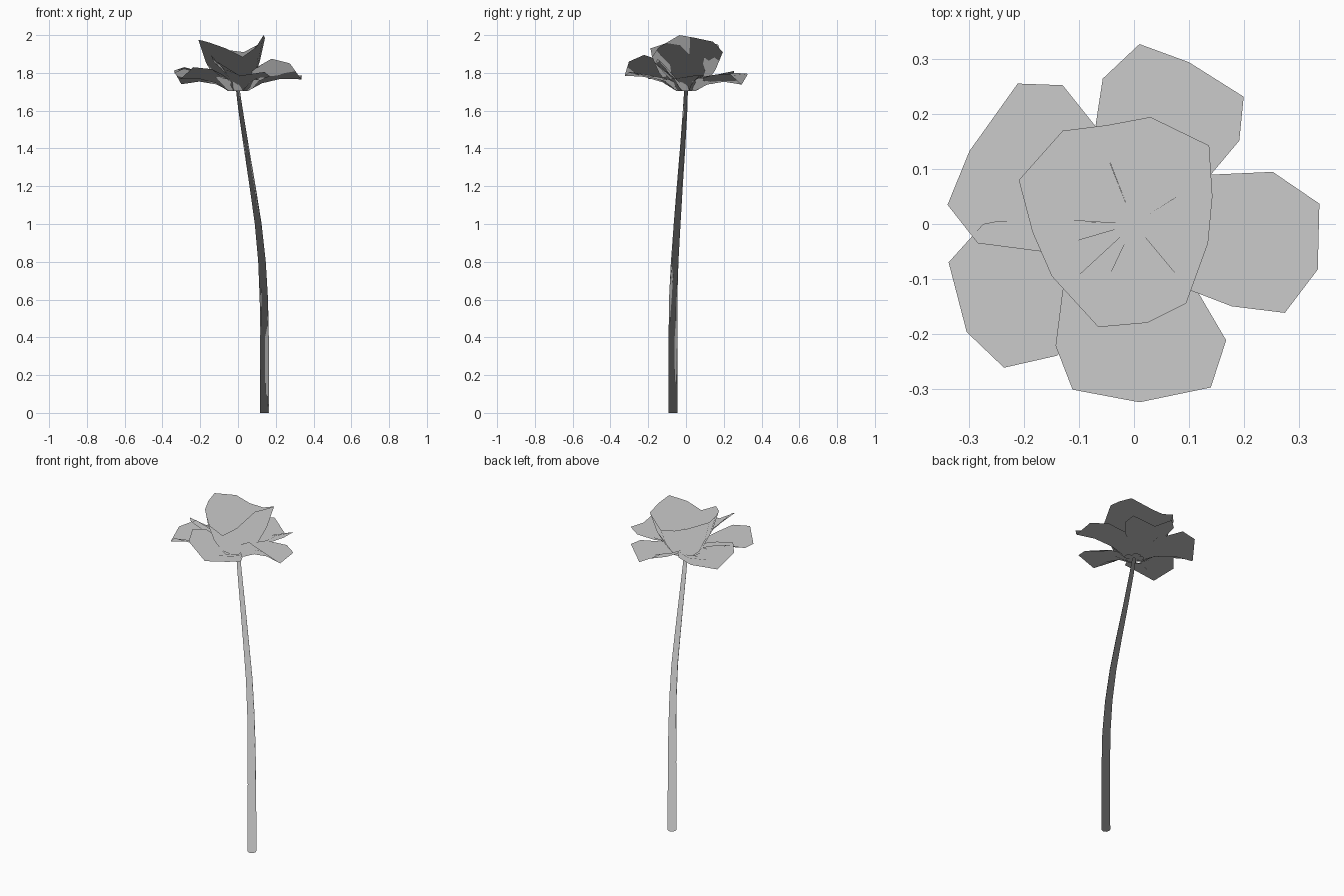
import bpy
import bmesh
import math
from mathutils import Vector

default_cube = bpy.data.objects.get("Cube")
if default_cube:
    bpy.data.objects.remove(default_cube, do_unlink=True)

# One flat colour for the whole flower
grey = bpy.data.materials.new("plain_grey")
grey.use_nodes = True
grey.diffuse_color = (0.6, 0.6, 0.6, 1)
grey.node_tree.nodes["Principled BSDF"].inputs["Base Color"].default_value = grey.diffuse_color

HEART_HEIGHT = 1.705  # where petals and stem meet
UP = Vector((0, 0, 1))


def finish(name, mesh_builder):
    """Turn a bmesh into a named object with soft upward foliage normals."""
    mesh = bpy.data.meshes.new(name)
    mesh_builder.to_mesh(mesh)
    mesh_builder.free()
    mesh.materials.append(grey)
    for polygon in mesh.polygons:
        polygon.use_smooth = True
    mesh.normals_split_custom_set_from_vertices([UP] * len(mesh.vertices))
    flower_part = bpy.data.objects.new(name, mesh)
    bpy.context.collection.objects.link(flower_part)
    return flower_part


def bridge(builder, lower, upper, closed):
    """Join two rows of vertices with quads."""
    count = len(lower)
    for i in range(count if closed else count - 1):
        j = (i + 1) % count
        builder.faces.new((lower[i], lower[j], upper[j], upper[i]))


def face_up(builder):
    """Make every sheet face look upward."""
    builder.normal_update()
    hidden_side = [face for face in builder.faces if face.normal.z < 0]
    bmesh.ops.reverse_faces(builder, faces=hidden_side)


def sheet(name, rim, levels, closed=False):
    """Grow a thin sheet from the flower heart out to its rim.
    Each level holds the spread and rise as fractions of the rim, and an arching lift."""
    builder = bmesh.new()
    rows = []
    for spread, rise, lift in levels:
        row = []
        for x, y, z in rim:
            height = HEART_HEIGHT + (z - HEART_HEIGHT) * rise + lift
            row.append(builder.verts.new((x * spread, y * spread, height)))
        rows.append(row)
    for lower, upper in zip(rows, rows[1:]):
        bridge(builder, lower, upper, closed)
    if closed:
        builder.faces.new(rows[0])
    face_up(builder)
    return finish(name, builder)


# Inner cup: uneven wavy rim
cup_rim = [
    (-.21, .08, 1.975), (-.13, .17, 1.95), (-.05, .18, 1.92), (.03, .195, 1.91),
    (.137, .143, 1.965), (.143, .05, 1.985), (.135, -.035, 2), (.095, -.145, 1.935),
    (.025, -.18, 1.885), (-.065, -.188, 1.93), (-.15, -.095, 1.96), (-.185, -.015, 1.97),
]
cup_levels = [(.28, .03, 0), (.56, .22, 0), (.8, .54, 0), (1, 1, 0)]
sheet("inner_cup", cup_rim, cup_levels, closed=True)

# Outer petals: spreading, arched, curled outlines
petal_levels = [(.16, 0, 0), (.38, .25, .025), (.68, .55, .03), (1, 1, 0)]
outer_petals = {
    "back_petal": [
        (-.07, .18, 1.79), (-.057, .265, 1.8), (.01, .328, 1.795), (.1, .295, 1.738),
        (.2, .232, 1.795), (.192, .152, 1.79), (.14, .09, 1.77)],
    "left_petal": [
        (.14, .09, 1.78), (.253, .095, 1.785), (.338, .037, 1.785), (.335, -.083, 1.766),
        (.275, -.162, 1.85), (.178, -.15, 1.875), (.1, -.12, 1.83)],
    "front_petal": [
        (-.13, -.12, 1.86), (-.143, -.222, 1.895), (-.112, -.302, 1.86), (.01, -.325, 1.785),
        (.14, -.298, 1.805), (.168, -.212, 1.783), (.12, -.13, 1.76)],
    "right_front_petal": [
        (-.15, .01, 1.77), (-.25, .005, 1.81), (-.275, 0, 1.828), (-.338, -.07, 1.8),
        (-.305, -.197, 1.767), (-.237, -.262, 1.83), (-.14, -.24, 1.82), (-.08, -.17, 1.77)],
    "right_back_petal": [
        (-.07, .178, 1.79), (-.13, .253, 1.81), (-.212, .256, 1.79), (-.3, .133, 1.74),
        (-.34, .035, 1.812), (-.285, -.035, 1.83), (-.17, -.05, 1.8)],
}
for petal_name, petal_rim in outer_petals.items():
    sheet(petal_name, petal_rim, petal_levels)


# Stem: tapering tube along a gentle bend, with centre and radius per ring
stem_path = [
    (.14, -.069, 0, .024), (.14, -.069, .4, .023), (.137, -.068, .6, .022),
    (.127, -.06, .8, .02), (.107, -.047, 1, .018), (.077, -.033, 1.2, .016),
    (.045, -.018, 1.4, .014), (.014, -.005, 1.6, .012), (0, 0, 1.705, .01),
]
SIDES = 8
stem_builder = bmesh.new()
stem_rings = []
for x, y, z, radius in stem_path:
    ring = []
    for side in range(SIDES):
        angle = math.tau * side / SIDES
        offset = Vector((math.cos(angle), math.sin(angle), 0)) * radius
        ring.append(stem_builder.verts.new(Vector((x, y, z)) + offset))
    stem_rings.append(ring)
for lower_ring, upper_ring in zip(stem_rings, stem_rings[1:]):
    bridge(stem_builder, lower_ring, upper_ring, True)
for end_ring in (stem_rings[0], stem_rings[-1]):
    stem_builder.faces.new(end_ring)
bmesh.ops.recalc_face_normals(stem_builder, faces=stem_builder.faces)
finish("stem", stem_builder)
